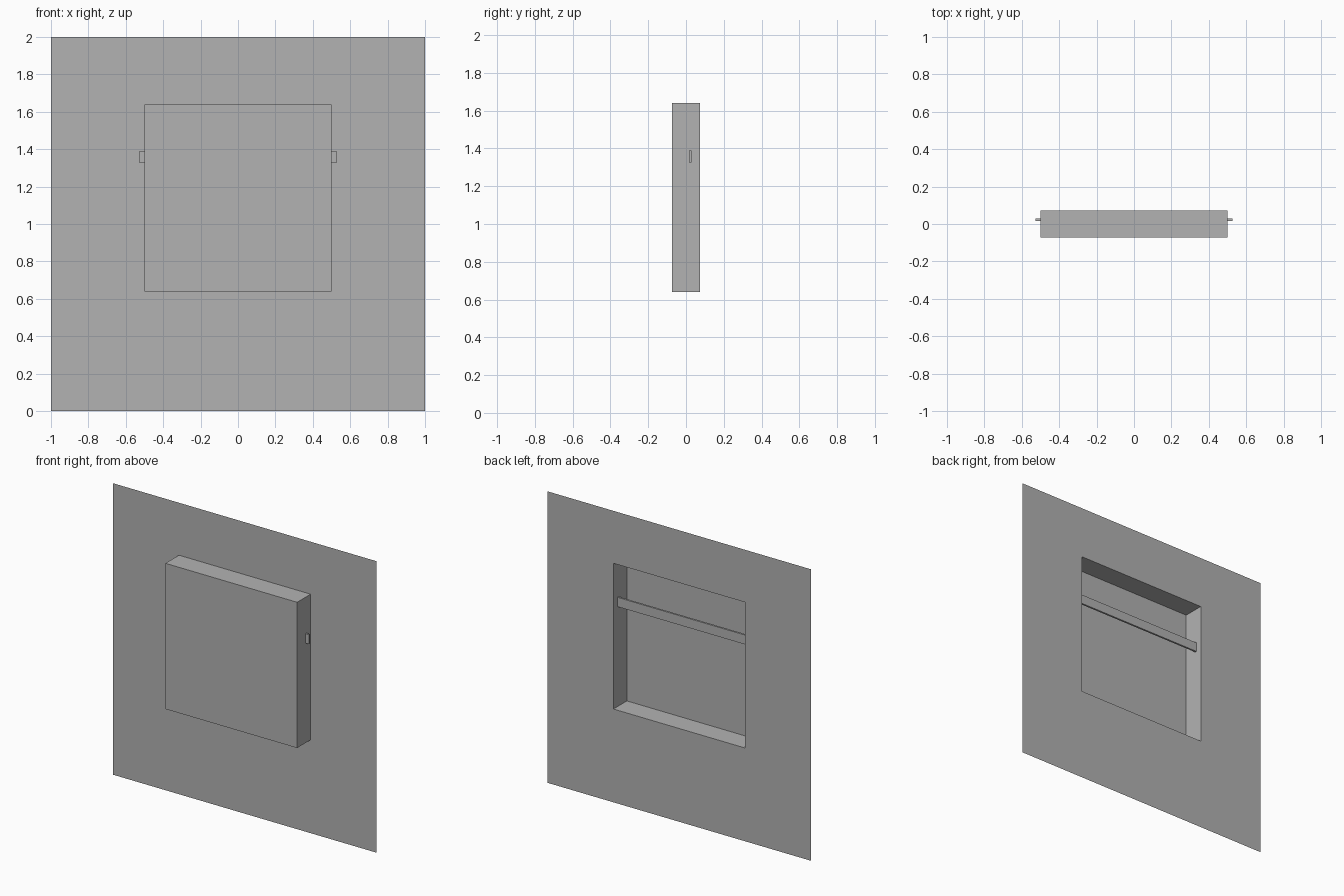
import bpy, bmesh
from mathutils import Matrix, Vector

if "Cube" in bpy.data.objects:
    bpy.data.objects.remove(bpy.data.objects["Cube"])

gray = bpy.data.materials.new("plain gray")
gray.diffuse_color = (0.448, 0.448, 0.448, 1)
gray.use_nodes = True
gray.node_tree.nodes["Principled BSDF"].inputs["Base Color"].default_value = gray.diffuse_color


def finish(name, bm):
    mesh = bpy.data.meshes.new(name)
    bm.to_mesh(mesh)
    bm.free()
    mesh.materials.append(gray)
    obj = bpy.data.objects.new(name, mesh)
    bpy.context.collection.objects.link(obj)
    return obj


# Wall sheet with an open-backed niche pushed out towards the front
HALF_DEPTH, NICHE_HALF, NICHE_Z = 0.073, 0.5, 1.14
bm = bmesh.new()


def square(half, cz):
    return [bm.verts.new((sx * half, HALF_DEPTH, cz + sz * half))
            for sx, sz in ((-1, -1), (1, -1), (1, 1), (-1, 1))]


outer, rim = square(1.0, 1.0), square(NICHE_HALF, NICHE_Z)
for i in range(4):
    j = (i + 1) % 4
    bm.faces.new((outer[i], outer[j], rim[j], rim[i]))
panel = bm.faces.new(rim)
extruded = bmesh.ops.extrude_face_region(bm, geom=[panel])["geom"]
bmesh.ops.translate(bm, vec=Vector((0, -2 * HALF_DEPTH, 0)),
                    verts=[g for g in extruded if isinstance(g, bmesh.types.BMVert)])
if panel.is_valid:  # leave the niche open at the back
    bmesh.ops.delete(bm, geom=[panel], context='FACES_ONLY')
bm.normal_update()
finish("wall_with_niche", bm)

# Flat rail that passes through both niche sides
bm = bmesh.new()
bmesh.ops.create_cube(bm, size=1, matrix=Matrix.Translation((0, 0.023, 1.358))
                      @ Matrix.Diagonal((1.052, 0.013, 0.064, 1)))
finish("hanging_rail", bm)
